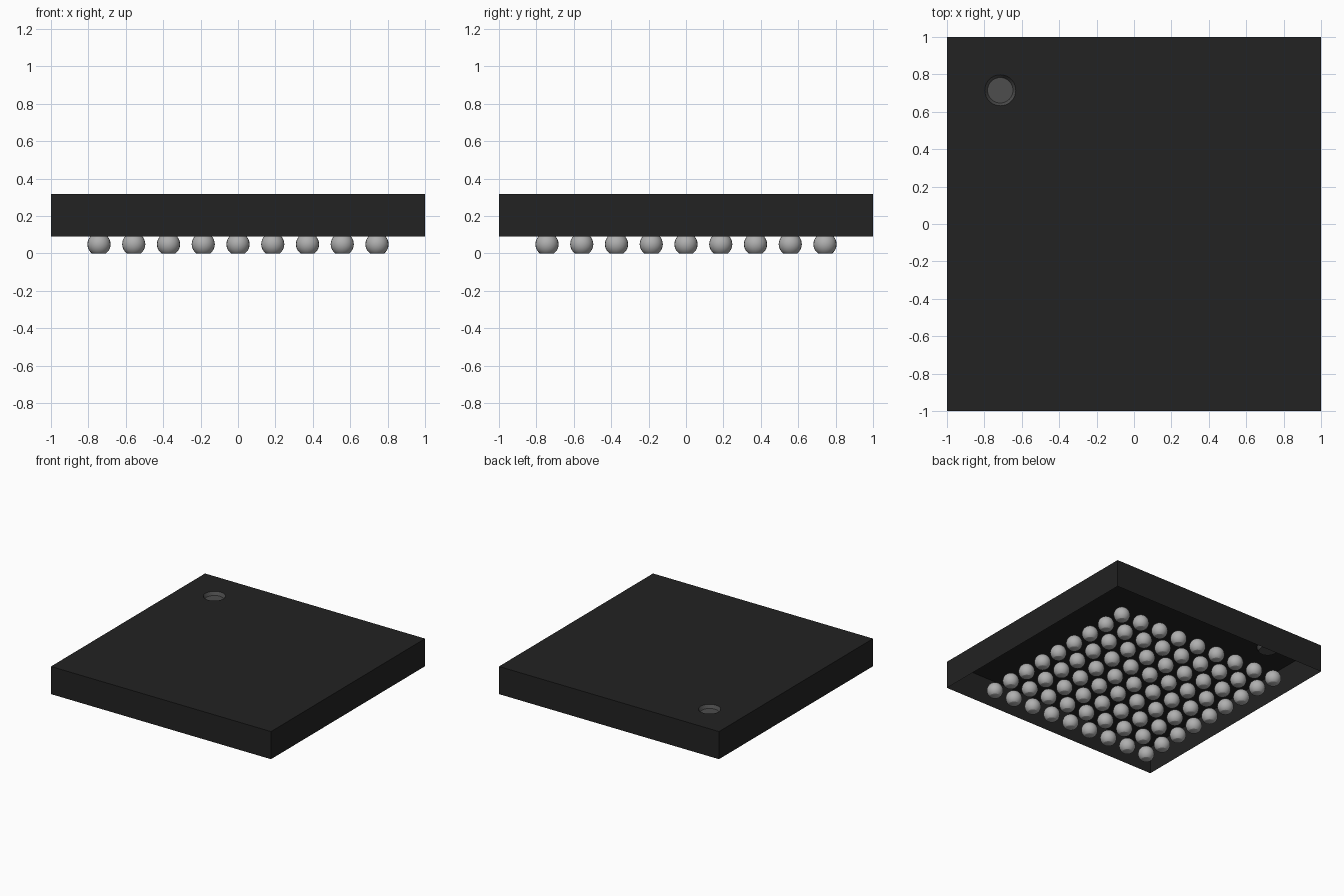
import bpy, bmesh, math
from mathutils import Vector

cube = bpy.data.objects.get("Cube")
if cube:
    bpy.data.objects.remove(cube, do_unlink=True)

TOP, BOTTOM = 0.317, 0.09            # package shell heights
DIMPLE = (-0.715, 0.715)             # index mark centre
DIMPLE_R, FLOOR_R, DEPTH = 0.083, 0.068, 0.027
BALL_R, BALL_Z, PITCH, COUNT = 0.062, 0.049, 0.1858, 9


def material(name, rgb, roughness):
    m = bpy.data.materials.new(name)
    m.use_nodes = True
    bsdf = m.node_tree.nodes["Principled BSDF"]
    bsdf.inputs["Base Color"].default_value = (*rgb, 1)
    bsdf.inputs["Roughness"].default_value = roughness
    m.diffuse_color = (*rgb, 1)
    return m


def ring(bm, centre, radius, z, n, start=0.0):
    """Closed loop of n vertices."""
    return [bm.verts.new((centre[0] + radius * math.cos(start + math.tau * i / n),
                          centre[1] + radius * math.sin(start + math.tau * i / n), z))
            for i in range(n)]


def bridge(bm, upper, lower):
    """Quads between two equal loops, facing outward."""
    n = len(upper)
    for i in range(n):
        j = (i + 1) % n
        bm.faces.new((upper[i], lower[i], lower[j], upper[j]))


def finish(bm, name, mat):
    mesh = bpy.data.meshes.new(name)
    bm.to_mesh(mesh)
    bm.free()
    mesh.materials.append(mat)
    obj = bpy.data.objects.new(name, mesh)
    bpy.context.collection.objects.link(obj)
    return obj


black = material("black_plastic", (0.016, 0.016, 0.016), 0.6)
grey = material("dark_grey_mark", (0.075, 0.075, 0.075), 0.6)
silver = material("solder_grey", (0.43, 0.43, 0.43), 0.5)

# Package shell: thin, open underneath, with a round hole in its top
bm = bmesh.new()
corner, quarter = math.sqrt(2), math.pi / 4
rim = ring(bm, (0, 0), corner, TOP, 4, quarter)
foot = ring(bm, (0, 0), corner, BOTTOM, 4, quarter)
hole = ring(bm, DIMPLE, DIMPLE_R, TOP, 32)
edges = [bm.edges.new((loop[i - 1], loop[i])) for loop in (rim, hole) for i in range(len(loop))]
bmesh.ops.triangle_fill(bm, use_beauty=True, edges=edges, normal=Vector((0, 0, 1)))
for f in bm.faces:
    f.normal_update()
    if f.normal.z < 0:
        f.normal_flip()
bridge(bm, rim, foot)
finish(bm, "package_shell", black)

# Index dimple: sloped wall and flat floor
bm = bmesh.new()
lip = ring(bm, DIMPLE, DIMPLE_R, TOP, 32)
floor = ring(bm, DIMPLE, FLOOR_R, TOP - DEPTH, 32)
bridge(bm, floor, lip)
bm.faces.new(floor)
finish(bm, "index_dimple", grey)

# Solder ball: sphere with a flat underside at z = 0
bm = bmesh.new()
bmesh.ops.create_uvsphere(bm, u_segments=20, v_segments=14, radius=BALL_R)
cut = bmesh.ops.bisect_plane(bm, geom=bm.verts[:] + bm.edges[:] + bm.faces[:],
                             plane_co=(0, 0, -BALL_Z), plane_no=(0, 0, -1), clear_outer=True)
bmesh.ops.holes_fill(bm, edges=[e for e in cut["geom_cut"] if isinstance(e, bmesh.types.BMEdge)])
bmesh.ops.recalc_face_normals(bm, faces=bm.faces)
for f in bm.faces:
    f.smooth = len(f.verts) <= 4
ball = finish(bm, "solder_ball", silver)
bpy.context.view_layer.objects.active = ball
ball.select_set(True)
bpy.ops.object.shade_smooth_by_angle(angle=math.radians(35))

# Square grid of balls sharing one mesh
half = (COUNT - 1) / 2
for row in range(COUNT):
    for col in range(COUNT):
        obj = ball if row == col == 0 else ball.copy()
        if obj is not ball:
            obj.name = f"solder_ball_{row}_{col}"
            bpy.context.collection.objects.link(obj)
        obj.location = ((col - half) * PITCH, (row - half) * PITCH, BALL_Z)
